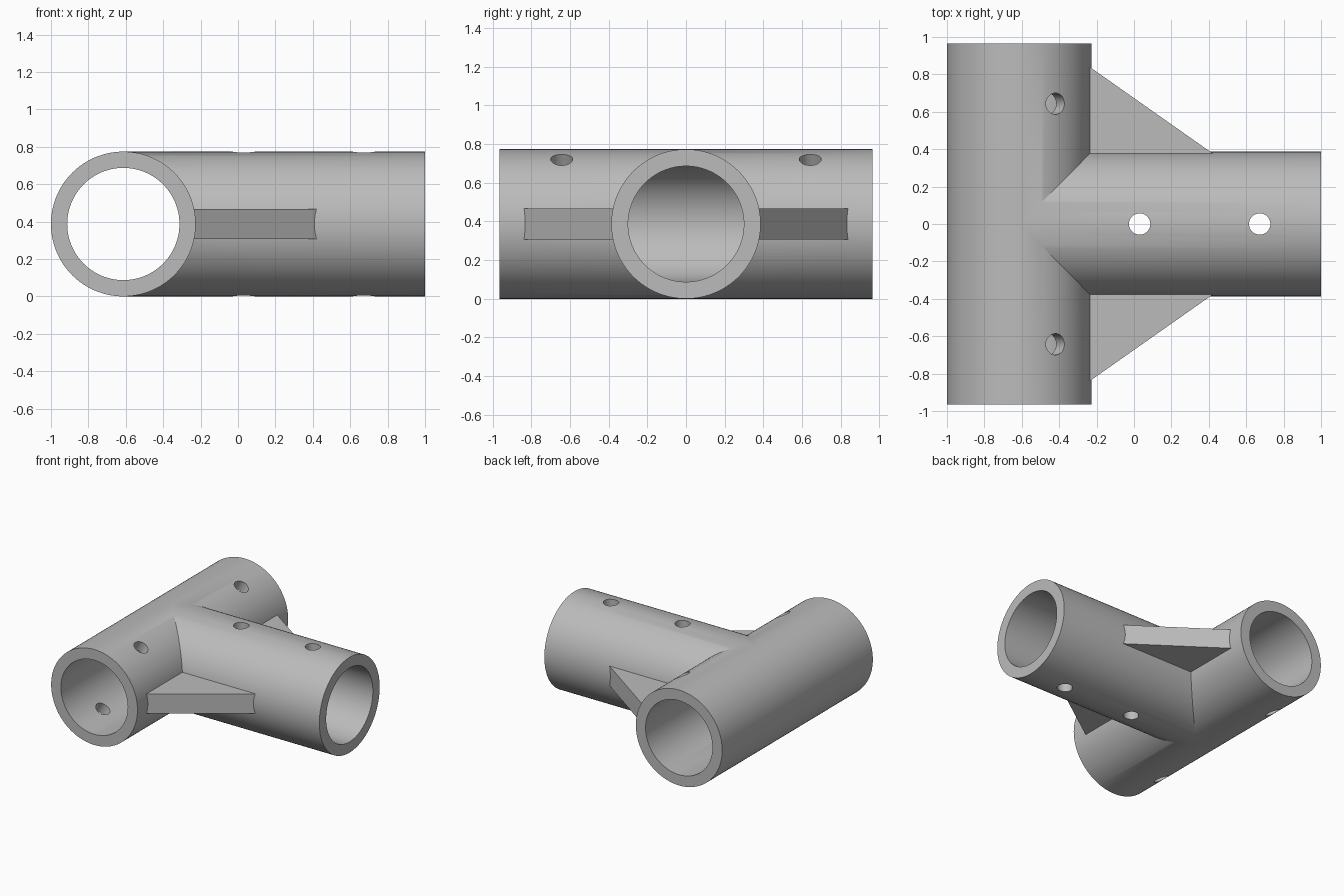
import bpy
import bmesh
from math import radians, pi
from mathutils import Matrix, Vector

cube = bpy.data.objects.get("Cube")
if cube:
    bpy.data.objects.remove(cube, do_unlink=True)

R, BORE = 0.387, 0.30          # outer and inner tube radius
AXIS_X, HALF_LEN = -0.613, 0.965
HOLE_R = 0.057
GUSSET_HALF = 0.08

grey = bpy.data.materials.new("light_grey")
grey.use_nodes = True
grey.diffuse_color = (0.5, 0.5, 0.5, 1)
grey.node_tree.nodes["Principled BSDF"].inputs["Base Color"].default_value = (0.5, 0.5, 0.5, 1)


def make_object(name, bm):
    bmesh.ops.recalc_face_normals(bm, faces=bm.faces)
    mesh = bpy.data.meshes.new(name)
    bm.to_mesh(mesh)
    bm.free()
    mesh.materials.append(grey)
    obj = bpy.data.objects.new(name, mesh)
    bpy.context.collection.objects.link(obj)
    return obj


def cylinder(name, start, end, radius, sides=128):
    start, end = Vector(start), Vector(end)
    turn = (end - start).to_track_quat('Z', 'Y').to_matrix().to_4x4()
    bm = bmesh.new()
    bmesh.ops.create_cone(bm, cap_ends=True, segments=sides, radius1=radius, radius2=radius,
                          depth=(end - start).length,
                          matrix=Matrix.Translation((start + end) / 2) @ turn)
    return make_object(name, bm)


def gusset(name, side):
    # Triangular web whose hidden edges sit inside the tube walls
    outline = [(-0.27, 0.345), (0.467, 0.345), (-0.27, 0.863)]
    bm = bmesh.new()
    base = bm.faces.new([bm.verts.new((x, side * y, R - GUSSET_HALF)) for x, y in outline])
    grown = bmesh.ops.extrude_face_region(bm, geom=[base])
    top = [v for v in grown["geom"] if isinstance(v, bmesh.types.BMVert)]
    bmesh.ops.translate(bm, vec=(0, 0, 2 * GUSSET_HALF), verts=top)
    return make_object(name, bm)


def combine(target, tool, operation):
    tool.hide_render = True
    mod = target.modifiers.new(operation.lower(), 'BOOLEAN')
    mod.operation, mod.solver, mod.object = operation, 'EXACT', tool
    bpy.context.view_layer.objects.active = target
    bpy.ops.object.modifier_apply(modifier=mod.name)
    bpy.data.objects.remove(tool, do_unlink=True)


# Solid body: cross tube, branch tube and two gussets
body = cylinder("tee_pipe_fitting", (AXIS_X, -HALF_LEN, R), (AXIS_X, HALF_LEN, R), R)
combine(body, cylinder("branch_tube", (AXIS_X, 0, R), (1, 0, R), R - 0.0007), 'UNION')
for side, label in ((-1, "front_gusset"), (1, "back_gusset")):
    combine(body, gusset(label, side), 'UNION')

# Bores
combine(body, cylinder("cross_bore", (AXIS_X, -1.1, R), (AXIS_X, 1.1, R), BORE), 'DIFFERENCE')
combine(body, cylinder("branch_bore", (AXIS_X, 0, R), (1.1, 0, R), BORE - 0.0007), 'DIFFERENCE')

# Screw holes: upright through the branch, tilted through the cross tube
for x in (0.03, 0.672):
    combine(body, cylinder("branch_hole", (x, 0, -0.2), (x, 0, 1), HOLE_R, 40), 'DIFFERENCE')
tilt = Matrix.Rotation(radians(30), 3, 'Y') @ Vector((0, 0, 0.6))
for y in (-0.643, 0.643):
    centre = Vector((AXIS_X, y, R))
    combine(body, cylinder("cross_hole", centre - tilt, centre + tilt, HOLE_R, 40), 'DIFFERENCE')

# Smooth tubes with crisp rims
bpy.ops.object.select_all(action='DESELECT')
body.select_set(True)
bpy.context.view_layer.objects.active = body
bpy.ops.object.shade_smooth_by_angle(angle=radians(25))
